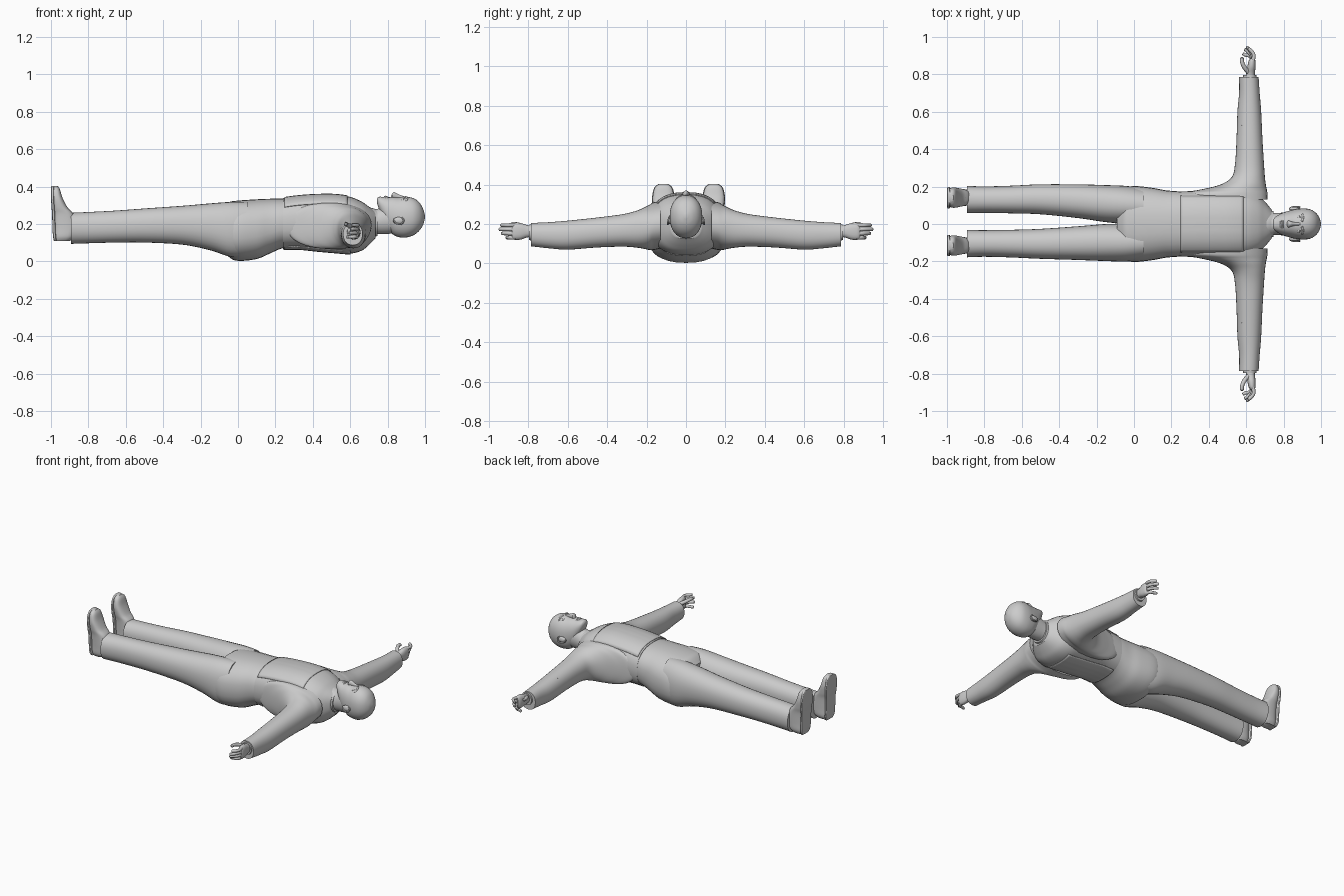
import bpy, bmesh, math
from mathutils import Vector

if "Cube" in bpy.data.objects:
    bpy.data.objects.remove(bpy.data.objects["Cube"])

grey = bpy.data.materials.new("plain grey")
grey.use_nodes = True
grey.diffuse_color = (0.6, 0.6, 0.6, 1)
grey.node_tree.nodes["Principled BSDF"].inputs["Base Color"].default_value = (0.6, 0.6, 0.6, 1)
parts = []


def finish(name, bm):
    bmesh.ops.recalc_face_normals(bm, faces=bm.faces)
    mesh = bpy.data.meshes.new(name)
    bm.to_mesh(mesh)
    bm.free()
    mesh.materials.append(grey)
    ob = bpy.data.objects.new(name, mesh)
    bpy.context.collection.objects.link(ob)
    parts.append(ob)
    return ob


def smooth_path(rows, steps):
    """Catmull-Rom interpolation through tuples of any length."""
    out = []
    for i in range(len(rows) - 1):
        p = [rows[max(0, min(len(rows) - 1, i + k))] for k in (-1, 0, 1, 2)]
        for j in range(steps):
            t = j / steps
            out.append([0.5 * (2 * b + (c - a) * t + (2 * a - 5 * b + 4 * c - d) * t * t
                               + (3 * b - a - 3 * c + d) * t ** 3) for a, b, c, d in zip(*p)])
    return out + [list(rows[-1])]


def loft(name, axis, rows, power=2.2, seg=32, steps=5, side=1):
    """Skin superellipse sections; a row is (position, u0, u1, v0, v1)."""
    bm = bmesh.new()
    rings = []
    for t, u0, u1, v0, v1 in smooth_path(rows, steps):
        ring = []
        for k in range(seg):
            a = math.tau * k / seg
            c, s = math.cos(a), math.sin(a)
            u = (u0 + u1) / 2 + (u1 - u0) / 2 * math.copysign(abs(c) ** (2 / power), c)
            v = (v0 + v1) / 2 + (v1 - v0) / 2 * math.copysign(abs(s) ** (2 / power), s)
            x, y, z = {"x": (t, u, v), "y": (u, t, v), "z": (u, v, t)}[axis]
            ring.append(bm.verts.new((x, y * side, z)))
        rings.append(ring)
    for a, b in zip(rings, rings[1:]):
        for k in range(seg):
            bm.faces.new((a[k], a[(k + 1) % seg], b[(k + 1) % seg], b[k]))
    bm.faces.new(rings[0])
    bm.faces.new(rings[-1])
    return finish(name, bm)


def tube(name, pts, radius, side=1, seg=10, tip=0.4):
    """Round tube along a smoothed path, narrowing at the far end."""
    path = [Vector((p[0], p[1] * side, p[2])) for p in smooth_path(pts, 4)]
    bm = bmesh.new()
    rings = []
    for i, p in enumerate(path):
        d = (path[min(i + 1, len(path) - 1)] - path[max(i - 1, 0)]).normalized()
        n = d.orthogonal() if i == 0 else n - d * n.dot(d)
        n.normalize()
        b = d.cross(n)
        r = radius * (tip if i == len(path) - 1 else 1 - 0.2 * i / len(path))
        rings.append([bm.verts.new(p + r * (n * math.cos(math.tau * k / seg) + b * math.sin(math.tau * k / seg)))
                      for k in range(seg)])
    for a, b in zip(rings, rings[1:]):
        for k in range(seg):
            bm.faces.new((a[k], a[(k + 1) % seg], b[(k + 1) % seg], b[k]))
    bm.faces.new(rings[0])
    bm.faces.new(rings[-1])
    return finish(name, bm)


def ball(name, loc, size):
    bm = bmesh.new()
    bmesh.ops.create_uvsphere(bm, u_segments=20, v_segments=12, radius=1)
    for v in bm.verts:
        v.co = Vector([c * s + o for c, s, o in zip(v.co, size, loc)])
    return finish(name, bm)


def panel(name, target, x0, x1, half, front):
    """Thin cloth plate projected on to the jacket."""
    bm = bmesh.new()
    bmesh.ops.create_grid(bm, x_segments=24, y_segments=20, size=1)
    for v in bm.verts:
        v.co = ((x0 + x1) / 2 + v.co.x * (x1 - x0) / 2, v.co.y * half, 0.6 if front else -0.3)
    ob = finish(name, bm)
    wrap = ob.modifiers.new("wrap", "SHRINKWRAP")
    wrap.target = target
    wrap.wrap_method = "PROJECT"
    wrap.use_project_z = True
    wrap.use_negative_direction = front
    wrap.use_positive_direction = not front
    wrap.wrap_mode = "ABOVE_SURFACE"
    wrap.offset = 0.002
    thick = ob.modifiers.new("cloth", "SOLIDIFY")
    thick.thickness = 0.004
    thick.offset = 0


def sym(rows):
    return [(t, -w, w, lo, hi) for t, w, lo, hi in rows]


# Torso and clothing
loft("trouser_seat", "x", sym([
    (-0.09, 0.11, 0.08, 0.28), (-0.05, 0.185, 0.025, 0.316), (0, 0.203, 0.003, 0.325),
    (0.1, 0.193, 0.013, 0.332), (0.17, 0.180, 0.042, 0.335), (0.23, 0.175, 0.068, 0.336),
    (0.3, 0.168, 0.082, 0.335)]), 2.4)
jacket = loft("jacket_body", "x", sym([
    (0.24, 0.174, 0.064, 0.339), (0.32, 0.176, 0.066, 0.350), (0.42, 0.179, 0.056, 0.357),
    (0.52, 0.181, 0.047, 0.357), (0.6, 0.176, 0.042, 0.345), (0.66, 0.155, 0.057, 0.320),
    (0.70, 0.120, 0.088, 0.293), (0.735, 0.078, 0.125, 0.268)]), 2.5)
panel("front_panel", jacket, 0.25, 0.585, 0.15, True)
panel("back_panel", jacket, 0.245, 0.6, 0.10, False)
loft("collar", "x", sym([(0.68, 0.092, 0.11, 0.292), (0.715, 0.078, 0.125, 0.286),
                         (0.745, 0.069, 0.136, 0.276)]), 2)

# Neck and head
loft("neck", "x", sym([(0.68, 0.064, 0.135, 0.285), (0.74, 0.060, 0.145, 0.280),
                       (0.78, 0.060, 0.146, 0.295), (0.84, 0.062, 0.15, 0.31)]), 2)
loft("head", "x", sym([
    (0.743, 0.016, 0.312, 0.335), (0.752, 0.034, 0.285, 0.345), (0.775, 0.050, 0.230, 0.345),
    (0.80, 0.062, 0.175, 0.343), (0.83, 0.071, 0.143, 0.344), (0.86, 0.078, 0.130, 0.342),
    (0.90, 0.083, 0.128, 0.346), (0.94, 0.079, 0.141, 0.337), (0.97, 0.062, 0.165, 0.315),
    (0.99, 0.036, 0.197, 0.280), (0.999, 0.008, 0.23, 0.25)]), 2.2)
loft("nose", "x", sym([(0.818, 0.010, 0.33, 0.349), (0.826, 0.019, 0.33, 0.364), (0.836, 0.015, 0.33, 0.370),
                       (0.86, 0.009, 0.33, 0.358), (0.89, 0.007, 0.33, 0.348)]), 2, 16)
for label, x, r in (("upper_lip", 0.795, 0.005), ("lower_lip", 0.786, 0.006)):
    tube(label, [(x, -0.025, 0.332), (x, 0, 0.346), (x, 0.025, 0.332)], r)

# Legs run along x with a slight sideways shift of both feet
for s, label in ((1, "left"), (-1, "right")):
    def leg_rows(rows):
        return [(x, c - w + s * 0.013 * min(1, max(0, -x / 0.4)), c + w + s * 0.013 * min(1, max(0, -x / 0.4)), lo, hi)
                for x, c, w, lo, hi in rows]

    loft(label + "_trouser_leg", "x", leg_rows([
        (-0.892, 0.118, 0.073, 0.094, 0.260), (-0.8, 0.117, 0.071, 0.097, 0.264), (-0.65, 0.118, 0.074, 0.101, 0.272),
        (-0.5, 0.119, 0.080, 0.101, 0.283), (-0.3, 0.112, 0.090, 0.090, 0.297), (-0.15, 0.104, 0.099, 0.060, 0.310),
        (-0.04, 0.101, 0.101, 0.025, 0.318), (0.05, 0.095, 0.095, 0.03, 0.318)]), 2.2, side=s)
    foot = 0.128 + s * 0.013

    # Shoe stands toe up, with its sole facing the feet end
    shoe = [(0.108, 0.030, -0.98, -0.90), (0.132, 0.043, -0.985, -0.875), (0.18, 0.045, -0.988, -0.86),
            (0.25, 0.047, -0.990, -0.878), (0.29, 0.052, -0.993, -0.912), (0.34, 0.054, -0.996, -0.938),
            (0.385, 0.043, -0.996, -0.952), (0.404, 0.020, -0.994, -0.965)]
    loft(label + "_shoe", "z", [(z, a, b, foot - w, foot + w) for z, w, a, b in shoe], 2.6, side=s)
    loft(label + "_sole", "z", [(z, a - 0.004, a + 0.012, foot - w - 0.003, foot + w + 0.003)
                                for z, w, a, b in shoe], 5, side=s)
    for i in range(4):
        x, z = -0.893 - 0.012 * i, 0.263 + 0.014 * i
        tube(label + "_lace_%d" % (i + 1), [(x - 0.012, foot - 0.024, z), (x, foot, z),
                                            (x - 0.012, foot + 0.024, z)], 0.004, s, 8)

    # Sleeve flares into a deep armhole
    loft(label + "_sleeve", "y", [
        (0.13, 0.27, 0.715, 0.075, 0.315), (0.165, 0.265, 0.713, 0.068, 0.310), (0.185, 0.36, 0.710, 0.068, 0.298),
        (0.21, 0.46, 0.705, 0.073, 0.285), (0.25, 0.522, 0.700, 0.080, 0.268), (0.32, 0.540, 0.695, 0.085, 0.250),
        (0.45, 0.548, 0.687, 0.081, 0.233), (0.6, 0.553, 0.680, 0.070, 0.217), (0.7, 0.562, 0.672, 0.077, 0.209),
        (0.787, 0.562, 0.666, 0.087, 0.205)], 2.2, side=s)
    loft(label + "_shirt_cuff", "y", [(0.77, 0.582, 0.656, 0.115, 0.198), (0.797, 0.584, 0.654, 0.118, 0.196)],
         2, side=s)
    for i, y in enumerate((0.44, 0.49, 0.53)):
        tube(label + "_sleeve_fold_%d" % (i + 1), [(0.575, y, 0.207), (0.615, y + 0.008, 0.2255 - 0.008 * i),
                                                   (0.66, y - 0.006, 0.201)], 0.005, s, 8)

    # Hand with the palm towards the feet and the thumb up
    loft(label + "_palm", "y", [(0.77, 0.597, 0.645, 0.135, 0.190), (0.805, 0.600, 0.646, 0.132, 0.194),
                                (0.84, 0.606, 0.650, 0.121, 0.205), (0.87, 0.612, 0.650, 0.120, 0.206),
                                (0.885, 0.622, 0.644, 0.128, 0.200)], 2.4, 20, side=s)
    for i, reach in enumerate((0.938, 0.945, 0.934, 0.912)):
        z = 0.194 - 0.021 * i
        tube(label + "_finger_%d" % (i + 1), [(0.634, 0.865, z), (0.64 - 0.006 * i, 0.905 - 0.003 * i, z),
                                              (0.622 - 0.009 * i, reach - 0.008, z), (0.608 - 0.009 * i, reach, z)],
             0.0105, s)
    tube(label + "_thumb", [(0.615, 0.81, 0.18), (0.592, 0.835, 0.192), (0.578, 0.865, 0.199),
                            (0.577, 0.892, 0.198)], 0.0125, s)

    # Face details
    ball(label + "_eye", (0.88, s * 0.033, 0.327), (0.009, 0.015, 0.011))
    tube(label + "_brow", [(0.897, s * 0.014, 0.344), (0.904, s * 0.035, 0.337), (0.898, s * 0.055, 0.318)], 0.006)
    tube(label + "_upper_eyelid", [(0.884, s * 0.018, 0.336), (0.890, s * 0.033, 0.336),
                                   (0.883, s * 0.050, 0.322)], 0.004)
    ball(label + "_ear", (0.858, s * 0.081, 0.218), (0.030, 0.011, 0.019))
    tube(label + "_ear_rim", [(0.832, 0.082, 0.224), (0.845, 0.090, 0.204), (0.872, 0.093, 0.200),
                              (0.886, 0.090, 0.218), (0.876, 0.086, 0.236)], 0.005, s, 8)

# Smooth shading with sharp hems
bpy.ops.object.select_all(action="DESELECT")
for ob in parts:
    ob.select_set(True)
bpy.context.view_layer.objects.active = parts[0]
bpy.ops.object.shade_smooth_by_angle(angle=math.radians(40))
